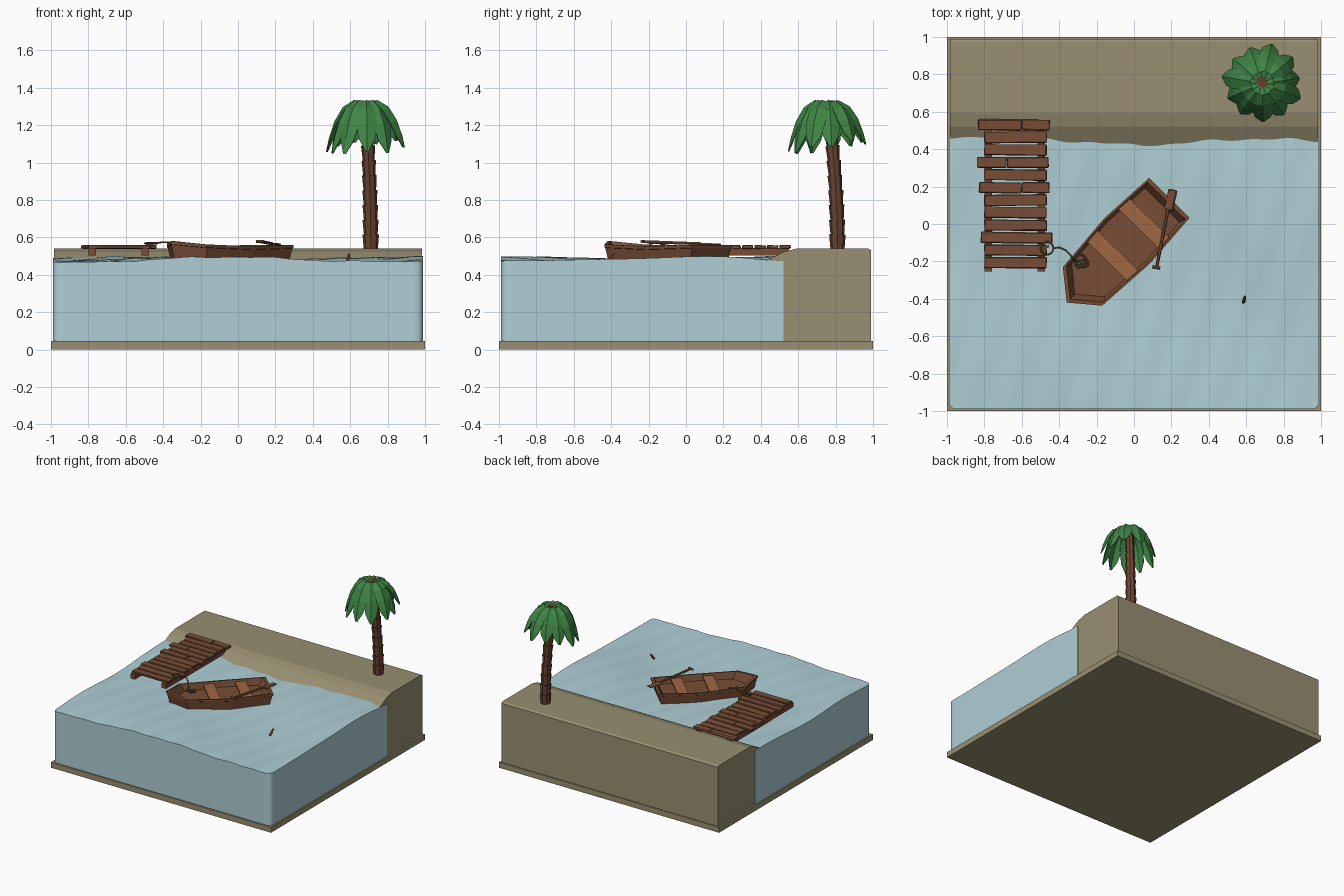
import bpy, bmesh, math, random
from mathutils import Vector, Matrix

if "Cube" in bpy.data.objects:
    bpy.data.objects.remove(bpy.data.objects["Cube"])

random.seed(4)


def material(name, r, g, b):
    m = bpy.data.materials.new(name)
    m.diffuse_color = (r, g, b, 1)
    m.use_nodes = True
    m.node_tree.nodes["Principled BSDF"].inputs["Base Color"].default_value = m.diffuse_color
    return m


SAND = material("sand", 0.314, 0.275, 0.165)
WATER = material("water", 0.425, 0.62, 0.665)
WOOD = material("brown wood", 0.188, 0.075, 0.036)
SEAT = material("light wood", 0.35, 0.135, 0.055)
BARK = material("bark", 0.145, 0.058, 0.030)
LEAF = material("leaf green", 0.050, 0.235, 0.058)
ROPE = material("rope", 0.14, 0.12, 0.07)


def finish(name, bm, mat, smooth=False):
    bmesh.ops.recalc_face_normals(bm, faces=bm.faces)
    me = bpy.data.meshes.new(name)
    bm.to_mesh(me)
    bm.free()
    me.materials.append(mat)
    ob = bpy.data.objects.new(name, me)
    bpy.context.collection.objects.link(ob)
    if smooth:
        me.polygons.foreach_set("use_smooth", [True] * len(me.polygons))
        me.set_sharp_from_angle(angle=math.radians(50))
    return ob


def box(name, centre, size, mat, rot=0.0, jitter=0.0, bevel=0.0):
    bm = bmesh.new()
    bmesh.ops.create_cube(bm, size=1)
    if bevel:
        for v in bm.verts:
            v.co = Vector([c * s for c, s in zip(v.co, size)])
        bmesh.ops.bevel(bm, geom=bm.edges[:], offset=bevel, segments=1, affect='EDGES')
    else:
        bmesh.ops.scale(bm, vec=size, verts=bm.verts)
    for v in bm.verts:
        v.co += Vector([random.uniform(-jitter, jitter) for _ in range(3)])
    bm.transform(Matrix.Translation(centre) @ Matrix.Rotation(rot, 4, 'Z'))
    return finish(name, bm, mat)


def loft(bm, rings, caps=True):
    """Skin closed rings of points, in order."""
    vs = [[bm.verts.new(p) for p in ring] for ring in rings]
    n = len(vs[0])
    for a, b in zip(vs, vs[1:]):
        for i in range(n):
            j = (i + 1) % n
            bm.faces.new((a[i], a[j], b[j], b[i]))
    if caps:
        bm.faces.new(vs[0])
        bm.faces.new(vs[-1])


def tube(bm, pts, radii, sides):
    pts = [Vector(p) for p in pts]
    rings = []
    for i, p in enumerate(pts):
        d = (pts[min(i + 1, len(pts) - 1)] - pts[max(i - 1, 0)]).normalized()
        ref = Vector((0, 0, 1)) if abs(d.z) < 0.9 else Vector((1, 0, 0))
        s = d.cross(ref).normalized()
        t = s.cross(d)
        angles = [math.tau * k / sides for k in range(sides)]
        rings.append([p + (s * math.cos(a) + t * math.sin(a)) * radii[i] for a in angles])
    loft(bm, rings)


# Base slab and beach block with a sloping shore
box("base_slab", (0, 0, 0.0225), (2, 2, 0.045), SAND)
shore = [(0.99, 0.045), (0.99, 0.53), (0.975, 0.54), (0.59, 0.54), (0.52, 0.522),
         (0.40, 0.46), (0.52, 0.455), (0.52, 0.045)]
bm = bmesh.new()
loft(bm, [[(x, y, z) for y, z in shore] for x in (-0.985, 0.985)])
finish("beach", bm, SAND)


# Water block: wavy top, softly rounded front corners
def wave(x, y):
    return (0.478 - 0.012 * math.cos(4.2 * x + 2 * (y - 0.42))
            + 0.007 * math.sin(5 * y + 1.5 * x) + 0.003 * math.sin(13 * x + 7 * y)
            + 0.002 * math.sin(29 * x - 9 * y))


bm = bmesh.new()
bmesh.ops.create_grid(bm, x_segments=80, y_segments=60, size=1)
R = 0.04
for v in bm.verts:
    x, y = v.co.x * 0.99, -0.235 + v.co.y * 0.755
    a, b = abs(x) - (0.99 - R), (-0.99 + R) - y
    if a > 0 and b > 0:
        k = max(a, b) / math.hypot(a, b)
        x, y = math.copysign(0.99 - R + a * k, x), -0.99 + R - b * k
    v.co = (x, y, wave(x, y))
rim = [e for e in bm.edges if e.is_boundary]
new = bmesh.ops.extrude_edge_only(bm, edges=rim)["geom"]
low = [v for v in new if isinstance(v, bmesh.types.BMVert)]
for v in low:
    v.co.z = 0.046
bmesh.ops.contextual_create(bm, geom=[e for e in new if isinstance(e, bmesh.types.BMEdge)
                                      and e.is_boundary])
finish("water", bm, WATER, smooth=True)

# Dock: two beams and twelve uneven planks, some split in two
for x in (-0.78, -0.495):
    box("dock_beam", (x, 0.148, 0.522), (0.04, 0.805, 0.04), WOOD)
wide = {0: (-0.835, -0.45), 3: (-0.84, -0.455), 5: (-0.83, -0.45), 9: (-0.82, -0.435)}
split = {0: -0.60, 3: -0.68, 5: -0.60}
for i in range(12):
    x0, x1 = wide.get(i, (-0.802, -0.465))
    y = 0.53 - i * 0.067
    cuts = [x0, split[i], x1] if i in split else [x0, x1]
    for p, q in zip(cuts, cuts[1:]):
        box("dock_plank", ((p + q) / 2, y, 0.549), (q - p - 0.003, 0.058, 0.019), WOOD,
            random.uniform(-0.015, 0.015), 0.002, 0.004)
box("dock_cleat", (-0.47, -0.125, 0.566), (0.035, 0.014, 0.018), WOOD, 0.5)

# Boat frame: u runs from bow to stern, v across
U, V, BOW = Vector((0.70, 0.714, 0)), Vector((-0.714, 0.70, 0)), Vector((-0.36, -0.42, 0))


def at(u, v, z):
    return BOW + U * u + V * v + Vector((0, 0, z))


half = [(0.121, 0.147, 0.562), (0.46, 0.172, 0.552), (0.784, 0.152, 0.560)]
outline = [(0, 0, 0.580)] + half + [(u, -v, z) for u, v, z in reversed(half)]


def hull_ring(scale, z=None, lift=0.0):
    return [at(0.42 + (u - 0.42) * scale, v * scale, (h + lift) if z is None else z)
            for u, v, h in outline]


bm = bmesh.new()
loft(bm, [hull_ring(0.92, 0.455), hull_ring(0.985, lift=-0.018), hull_ring(1.0, lift=-0.016),
          hull_ring(1.0), hull_ring(0.94), hull_ring(0.85, 0.506)])
finish("boat_hull", bm, WOOD)
for u in (0.35, 0.592):
    box("boat_seat", at(u, 0, 0.533), (0.082, 0.312, 0.014), SEAT, math.atan2(U.y, U.x))

# Oar resting across the side of the boat
bm = bmesh.new()
tube(bm, [(0.122, -0.225, 0.577), (0.182, 0.08, 0.566)], [0.009, 0.009], 6)
tube(bm, [(0.098, -0.228, 0.578), (0.140, -0.236, 0.578)], [0.009, 0.009], 6)
finish("oar_shaft", bm, WOOD)
box("oar_blade", (0.197, 0.128, 0.563), (0.046, 0.115, 0.013), WOOD, -0.2, 0.002, 0.005)


# Mooring rope: loop on the dock, line across, coil in the bow
def circle(x, y, z, r, turns=1.0, start=0.0):
    n = int(14 * turns)
    return [(x + r * math.cos(start + math.tau * turns * i / n),
             y + r * math.sin(start + math.tau * turns * i / n), z + 0.006 * i / n)
            for i in range(n + 1)]


line = circle(-0.465, -0.13, 0.565, 0.034) + [
    (-0.40, -0.125, 0.574), (-0.365, -0.14, 0.572), (-0.34, -0.165, 0.572),
    (-0.325, -0.19, 0.565), (-0.305, -0.20, 0.535)]
coils = [line, circle(-0.285, -0.195, 0.512, 0.03, 2), circle(-0.265, -0.21, 0.520, 0.02),
         circle(-0.295, -0.215, 0.522, 0.018)]
bm = bmesh.new()
for path in coils:
    tube(bm, path, [0.005] * len(path), 6)
finish("mooring_rope", bm, ROPE, smooth=True)

# Small stick floating in the water
bm = bmesh.new()
tube(bm, [(0.584, -0.42, 0.465), (0.590, -0.40, 0.495), (0.593, -0.385, 0.512)],
     [0.008, 0.009, 0.005], 5)
finish("floating_stick", bm, WOOD)


# Palm trunk: stacked flared segments along a gentle lean
def trunk_at(t):
    return Vector((0.71 - 0.03 * t * t, 0.81 - 0.055 * t * t, 0.53 + 0.79 * t))


bm = bmesh.new()
N = 10
for i in range(N):
    r = 0.042 - 0.011 * i / N
    a, b = trunk_at(i / N), trunk_at((i + 1.08) / N)
    tube(bm, [a, b], [r * 0.88, r * 1.05], 8)
finish("palm_trunk", bm, BARK)

# Palm crown: drooping folded leaves
spine = [(0.0, 1.318, 0.018), (0.065, 1.335, 0.038), (0.125, 1.295, 0.052),
         (0.170, 1.215, 0.055), (0.198, 1.125, 0.042), (0.215, 1.045, 0.008)]
COUNT = 11
for k in range(COUNT):
    ang = -math.pi / 2 + math.tau * k / COUNT + random.uniform(-0.08, 0.08)
    out = Vector((math.cos(ang), math.sin(ang), 0))
    side = Vector((-out.y, out.x, 0))
    back = max(0.0, out.y)
    reach, droop = random.uniform(0.92, 1.03), random.uniform(0.85, 1.0) - 0.2 * back
    bm = bmesh.new()
    rows = []
    for r, z, w in spine:
        p = Vector((0.685, 0.752, 1.325 + (z - 1.325) * droop)) + out * r * reach
        edge = p - out * w * 0.25 - Vector((0, 0, w * 0.35))
        rows.append([bm.verts.new(q) for q in (edge - side * w, p, edge + side * w)])
    for a, b in zip(rows, rows[1:]):
        for j in (0, 1):
            bm.faces.new((a[j], a[j + 1], b[j + 1], b[j]))
    leaf = finish("palm_leaf", bm, LEAF)
    thick = leaf.modifiers.new("thickness", 'SOLIDIFY')
    thick.thickness = 0.006
